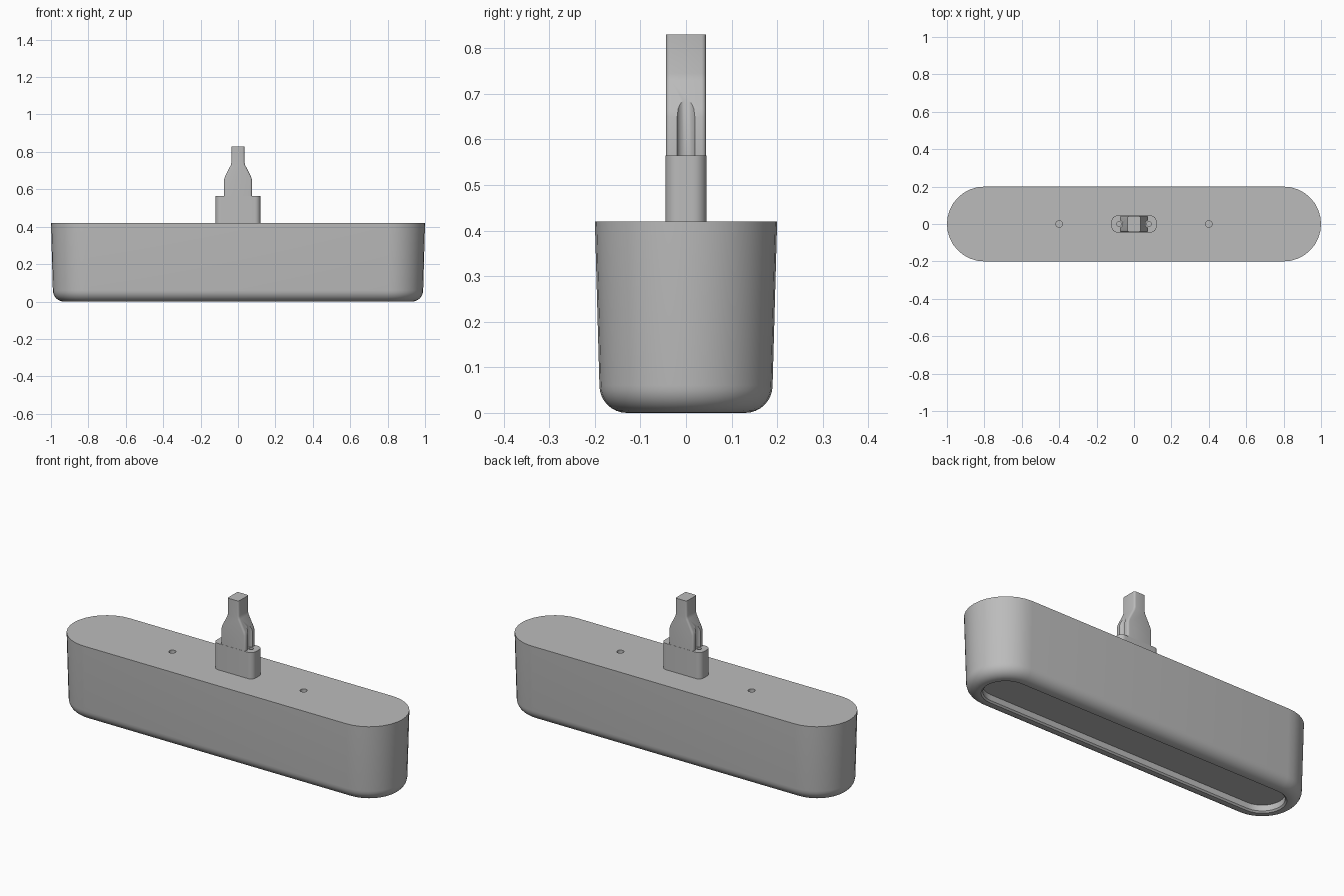
import bpy, bmesh, math

if "Cube" in bpy.data.objects:
    bpy.data.objects.remove(bpy.data.objects["Cube"], do_unlink=True)

grey = bpy.data.materials.new("plain grey")
grey.use_nodes = True
GREY = (0.5, 0.5, 0.5, 1)
grey.diffuse_color = GREY
grey.node_tree.nodes["Principled BSDF"].inputs["Base Color"].default_value = GREY


def make_object(name, bm):
    bmesh.ops.recalc_face_normals(bm, faces=bm.faces)
    mesh = bpy.data.meshes.new(name)
    bm.to_mesh(mesh)
    bm.free()
    mesh.materials.append(grey)
    obj = bpy.data.objects.new(name, mesh)
    bpy.context.collection.objects.link(obj)
    return obj


def activate(obj):
    bpy.ops.object.select_all(action='DESELECT')
    obj.select_set(True)
    bpy.context.view_layer.objects.active = obj


def outline(cx, cy, r, steps):
    """Rounded rectangle: corner centres at (+-cx, +-cy) with radius r."""
    points = []
    for quarter, (sx, sy) in enumerate([(1, 1), (-1, 1), (-1, -1), (1, -1)]):
        for i in range(steps + 1):
            a = (quarter + i / steps) * math.pi / 2
            points.append((sx * cx + r * math.cos(a), sy * cy + r * math.sin(a)))
    return points


def loft(name, cx, cy, rings, steps=8):
    """Stack outlines given as (radius, height) and cap both ends."""
    bm = bmesh.new()
    loops = [[bm.verts.new((x, y, z)) for x, y in outline(cx, cy, r, steps)]
             for r, z in rings]
    for low, high in zip(loops, loops[1:]):
        for i in range(len(low)):
            j = (i + 1) % len(low)
            bm.faces.new((low[i], low[j], high[j], high[i]))
    bm.faces.new(loops[0])
    bm.faces.new(loops[-1])
    bmesh.ops.remove_doubles(bm, verts=bm.verts, dist=1e-5)
    return make_object(name, bm)


def drill(obj, x, r, bottom, top):
    """Cut a vertical round hole or groove."""
    bpy.ops.mesh.primitive_cylinder_add(vertices=24, radius=r, depth=top - bottom,
                                        location=(x, 0, (top + bottom) / 2))
    cutter = bpy.context.object
    cutter.hide_render = True
    cutter.data.materials.append(grey)
    activate(obj)
    mod = obj.modifiers.new("hole", 'BOOLEAN')
    mod.operation = 'DIFFERENCE'
    mod.solver = 'EXACT'
    mod.object = cutter
    bpy.ops.object.modifier_apply(modifier=mod.name)
    bpy.data.objects.remove(cutter, do_unlink=True)


# Tapered body with a rounded lower edge and a recessed underside
FILLET = 0.06
rings = [(0.11, 0.04), (0.11, 0.008), (0.118, 0)]
for i in range(9):
    a = i / 8 * math.pi / 2
    rings.append((0.13 + FILLET * math.sin(a), FILLET * (1 - math.cos(a))))
rings.append((0.2, 0.42))
body = loft("body", 0.8, 0, rings)

# Rounded block carrying the stem
stem_base = loft("stem_base", 0.09, 0.015, [(0.03, 0.42), (0.03, 0.565)])

# Stem: mirrored taper profile, extruded front to back
half = [(0.075, 0.565), (0.075, 0.65), (0.07, 0.667), (0.038, 0.73),
        (0.034, 0.745), (0.034, 0.83)]
profile = half + [(-x, z) for x, z in reversed(half)]
bm = bmesh.new()
face = bm.faces.new([bm.verts.new((x, -0.044, z)) for x, z in profile])
out = bmesh.ops.extrude_face_region(bm, geom=[face])
for v in out["geom"]:
    if isinstance(v, bmesh.types.BMVert):
        v.co.y = 0.044
# Round the long corner edges
corners = [e for e in bm.edges
           if abs(e.verts[0].co.y - e.verts[1].co.y) < 1e-4
           and abs(e.verts[0].co.z - e.verts[1].co.z) > 1e-4]
bmesh.ops.bevel(bm, geom=corners, offset=0.01, segments=4, profile=0.5, affect='EDGES')
stem = make_object("stem", bm)

# Screw holes, pin holes and side grooves
for side in (-1, 1):
    drill(body, side * 0.4, 0.018, 0.36, 0.5)
    drill(stem_base, side * 0.08, 0.012, 0.5, 0.6)
    drill(stem, side * 0.08, 0.02, 0.5, 0.8)

for obj in (body, stem_base, stem):
    activate(obj)
    bpy.ops.object.shade_smooth_by_angle(angle=math.radians(30))
